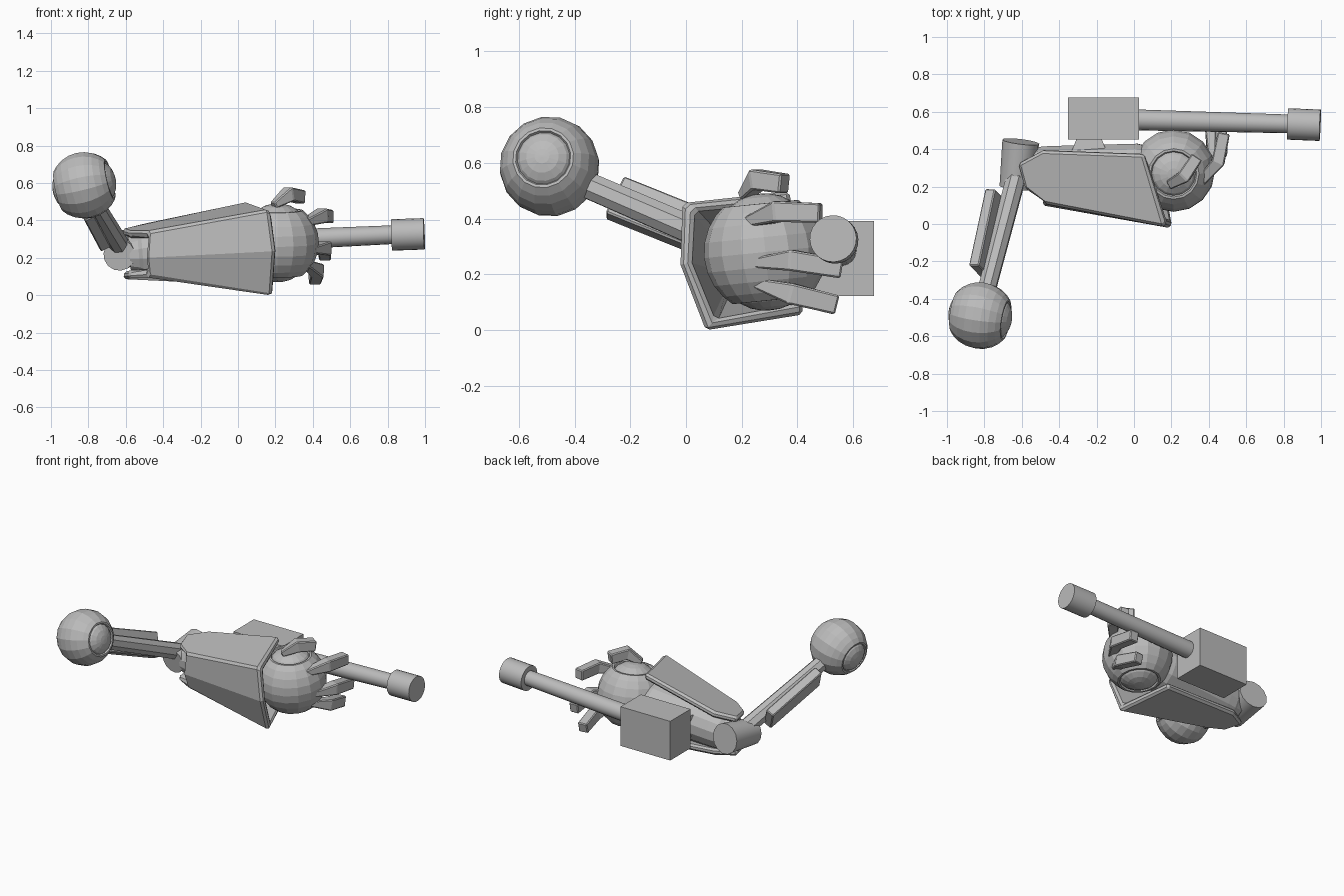
import bpy, bmesh, math
from mathutils import Vector

if "Cube" in bpy.data.objects:
    bpy.data.objects.remove(bpy.data.objects["Cube"])

grey = bpy.data.materials.new("plain grey")
grey.diffuse_color = (0.5, 0.5, 0.5, 1)
grey.use_nodes = True
grey.node_tree.nodes["Principled BSDF"].inputs["Base Color"].default_value = grey.diffuse_color


def make(name, bm, smooth=False, bevel=0):
    bmesh.ops.recalc_face_normals(bm, faces=bm.faces)
    me = bpy.data.meshes.new(name)
    bm.to_mesh(me)
    bm.free()
    me.materials.append(grey)
    ob = bpy.data.objects.new(name, me)
    bpy.context.collection.objects.link(ob)
    if bevel:
        m = ob.modifiers.new("bevel", 'BEVEL')
        m.width, m.segments = bevel, 1
    if smooth:
        bpy.ops.object.select_all(action='DESELECT')
        ob.select_set(True)
        bpy.context.view_layer.objects.active = ob
        bpy.ops.object.shade_smooth_by_angle(angle=math.radians(35))
    return ob


def lathe(name, centre, axis, profile, sides=16, smooth=False):
    """Revolve (radius, height) points around an axis through centre."""
    bm = bmesh.new()
    turn = Vector((0, 0, 1)).rotation_difference(Vector(axis)).to_matrix()
    rings = []
    for r, h in profile:
        rings.append([bm.verts.new(Vector(centre) + turn @ Vector(
            (r * math.cos(2 * math.pi * i / sides), r * math.sin(2 * math.pi * i / sides), h)))
            for i in range(sides)])
    for a, b in zip(rings, rings[1:]):
        for i in range(sides):
            j = (i + 1) % sides
            bm.faces.new((a[i], a[j], b[j], b[i]))
    bm.faces.new(rings[0])
    bm.faces.new(rings[-1])
    return make(name, bm, smooth)


def rod(name, p, q, r1, r2, sides=16, smooth=False):
    d = Vector(q) - Vector(p)
    return lathe(name, p, d, [(r1, 0), (r2, d.length)], sides, smooth)


def ball_joint(name, centre, axis, R):
    """Faceted ball with a grooved, domed cap at both poles."""
    half = [(R * math.sin(math.radians(a)), R * math.cos(math.radians(a)))
            for a in (90, 76, 62, 49, 38)]
    half += [(.56 * R, .79 * R), (.53 * R, .74 * R), (.48 * R, .80 * R),
             (.33 * R, .89 * R), (.15 * R, .94 * R), (.02 * R, .95 * R)]
    lathe(name, centre, axis, [(r, -h) for r, h in half[:0:-1]] + half)


def sweep_box(name, pts, widths, up, bevel=0):
    """Rectangular section (width, height) carried along a path."""
    bm = bmesh.new()
    pts = [Vector(p) for p in pts]
    rings = []
    for i, p in enumerate(pts):
        d = (pts[min(i + 1, len(pts) - 1)] - pts[max(i - 1, 0)]).normalized()
        side = d.cross(Vector(up)).normalized()
        top = side.cross(d)
        w, h = widths[i][0] / 2, widths[i][1] / 2
        rings.append([bm.verts.new(p + side * w * s + top * h * t)
                      for s, t in ((-1, -1), (1, -1), (1, 1), (-1, 1))])
    for a, b in zip(rings, rings[1:]):
        for i in range(4):
            j = (i + 1) % 4
            bm.faces.new((a[i], a[j], b[j], b[i]))
    bm.faces.new(rings[0])
    bm.faces.new(rings[-1])
    return make(name, bm, False, bevel)


# Shoulder and upper arm; the plate leans so its lower edge tucks under the rod
ball_joint("shoulder_ball", (-.822, -.49, .587), (.96, -.16, .22), .18)
rod("upper_arm_rod", (-.80, -.40, .54), (-.63, .25, .26), .05, .055, 8)
sweep_box("upper_arm_plate", [(-.825, -.255, .475), (-.737, .155, .31)],
          [(.06, .16)] * 2, (-.5, 0, 1), .006)

# Elbow and forearm
rod("elbow_cylinder", (-.635, .195, .215), (-.605, .44, .25), .085, .1, 14, True)
lathe("forearm_core", (-.53, .285, .22), (.74, 0, .06),
      [(.10, -.05), (.115, 0), (.13, .02), (.135, .08), (.148, .55), (.13, .62)], 14)

# Forearm armour: creased front, top and bottom plates in one folded sheet
bm = bmesh.new()
A, B, M, C, D = [bm.verts.new(p) for p in
                 ((.05, .37, .50), (.165, -.015, .458), (.195, -.022, .235),
                  (.178, .07, -.003), (.07, .42, .055))]
top = [bm.verts.new(p) for p in
       ((-.48, .11, .34), (-.585, .19, .345), (-.62, .32, .355), (-.49, .39, .385))]
mid = bm.verts.new((-.49, .10, .20))
low = [bm.verts.new(p) for p in
       ((-.48, .13, .10), (-.585, .19, .09), (-.615, .32, .085), (-.49, .39, .085))]
bm.faces.new((B, M, mid, top[0]))
bm.faces.new((M, C, low[0], mid))
bm.faces.new([B] + top + [A])
bm.faces.new([C, D] + low[::-1])
armour = make("forearm_armour", bm)
# make sure the sheet thickens inwards, whichever way the normals settled
sol = armour.modifiers.new("thickness", 'SOLIDIFY')
sol.thickness = .042
sol.offset = -1 if armour.data.polygons[0].normal.y < 0 else 1
sol.use_even_offset = True
bev = armour.modifiers.new("bevel", 'BEVEL')
bev.width, bev.segments = .013, 1

# Hand with three fingers and a thumb
ball_joint("hand_ball", (.212, .285, .28), (0, -.1, 1), .221)
digits = {
    "finger_upper": [(.35, .22, .385), (.45, .33, .425), (.48, .485, .42)],
    "finger_middle": [(.39, .25, .24), (.465, .38, .25), (.465, .56, .22)],
    "finger_lower": [(.36, .25, .17), (.425, .38, .13), (.41, .54, .09)],
    "thumb": [(.19, .21, .48), (.27, .255, .54), (.335, .355, .525)],
}
for name, path in digits.items():
    sweep_box(name, path, [(.05, .035), (.07, .075), (.065, .07)], (0, 0, 1), .006)

# Gun: housing, mounting bracket, barrel and muzzle
sweep_box("gun_housing", [(-.352, .564, .257), (.027, .564, .257)],
          [(.222, .27)] * 2, (0, 0, 1))
sweep_box("gun_bracket", [(-.24, .36, .25), (-.24, .46, .25)],
          [(.21, .16), (.13, .13)], (0, 0, 1))
rod("gun_barrel", (.0, .557, .285), (.84, .535, .324), .056, .05, 16, True)
rod("gun_muzzle", (.822, .535, .322), (.995, .528, .328), .084, .084, 24, True)
